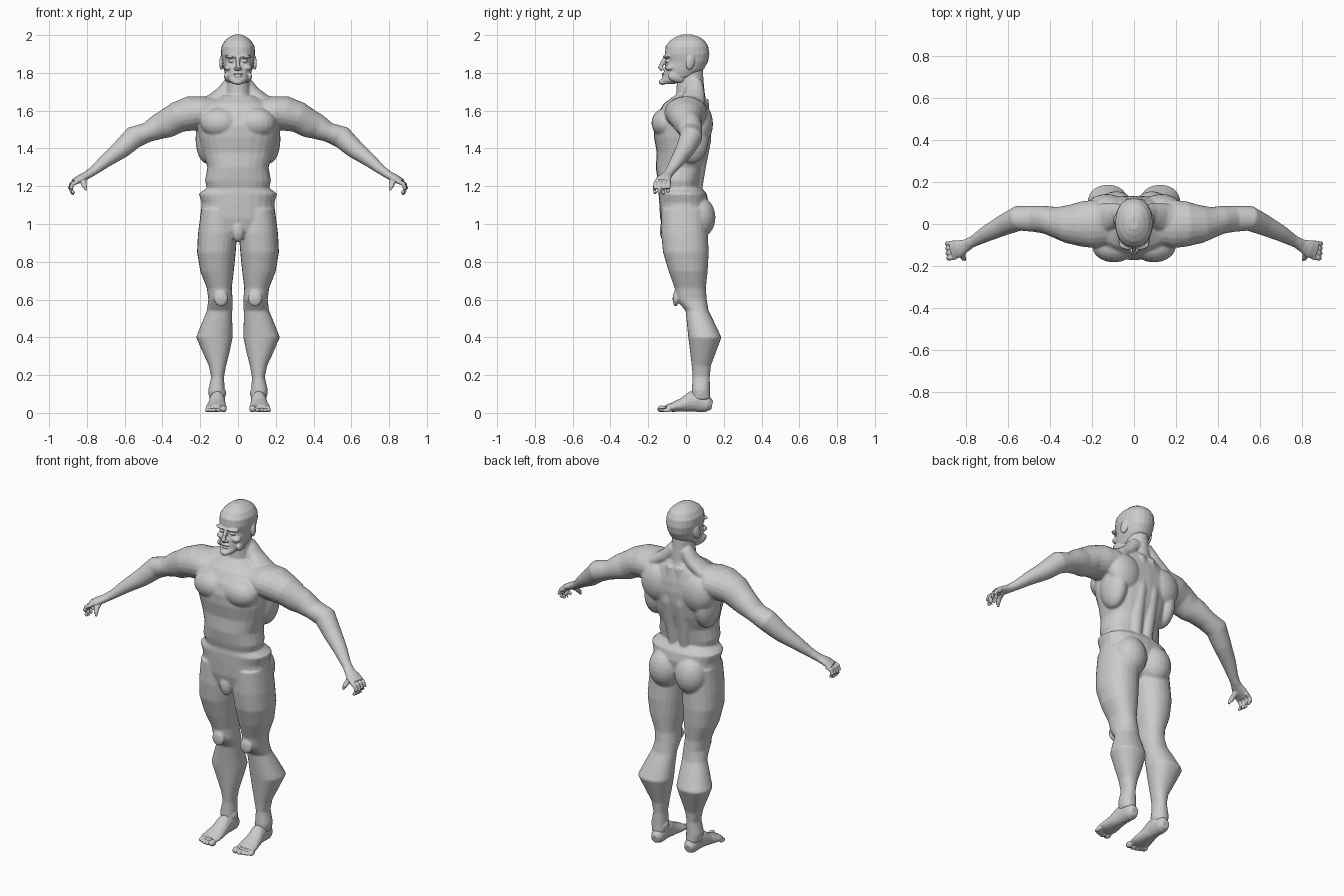
import bpy, bmesh, math
from mathutils import Vector, Matrix


def skin(bm, rings):
    """Bridge closed rings of points into a capped shell."""
    vs = [[bm.verts.new(p) for p in r] for r in rings]
    n = len(vs[0])
    for a, b in zip(vs, vs[1:]):
        for i in range(n):
            j = (i + 1) % n
            bm.faces.new((a[i], a[j], b[j], b[i]))
    bm.faces.new(vs[0])
    bm.faces.new(vs[-1])


def oval(c, u, v, n=24, p=2.0):
    pts = []
    for i in range(n):
        t = 2 * math.pi * i / n
        a, b = math.cos(t), math.sin(t)
        pts.append(c + u * math.copysign(abs(a) ** (2 / p), a)
                   + v * math.copysign(abs(b) ** (2 / p), b))
    return pts


def stack(bm, rows, p=2.0):
    """Horizontal sections: z, x min, x max, y front, y back."""
    skin(bm, [oval(Vector(((a + b) / 2, (f + k) / 2, z)), Vector(((b - a) / 2, 0, 0)),
                   Vector((0, (k - f) / 2, 0)), p=p) for z, a, b, f, k in rows])


def trunk(bm, rows, p=2.0):
    """Symmetric sections: z, half width, y front, y back."""
    stack(bm, [(z, -w, w, f, k) for z, w, f, k in rows], p)


def tube(bm, rows, n=16):
    """Sections across a path: x, y, z, sideways radius, other radius."""
    cs = [Vector(r[:3]) for r in rows]
    rings = []
    for i, r in enumerate(rows):
        t = (cs[min(i + 1, len(cs) - 1)] - cs[max(i - 1, 0)]).normalized()
        ref = Vector((0, 0, 1)) if abs(t.z) < 0.9 else Vector((1, 0, 0))
        u = t.cross(ref).normalized()
        rings.append(oval(cs[i], u * r[3], u.cross(t) * r[4], n))
    skin(bm, rings)


def ball(bm, c, r, rx=0, rz=0):
    m = (Matrix.Translation(c) @ Matrix.Rotation(rz, 4, 'Z') @ Matrix.Rotation(rx, 4, 'X')
         @ Matrix.Diagonal((*r, 1)))
    bmesh.ops.create_uvsphere(bm, u_segments=20, v_segments=12, radius=1, matrix=m)


def mirror(bm):
    geo = bm.verts[:] + bm.edges[:] + bm.faces[:]
    new = bmesh.ops.duplicate(bm, geom=geo)['geom']
    bmesh.ops.scale(bm, vec=(-1, 1, 1), verts=[g for g in new if isinstance(g, bmesh.types.BMVert)])


def finish(bm, name, voxel, smooth, flip=False):
    """Fuse the shells of one part into a single smooth skin."""
    if flip:
        bmesh.ops.scale(bm, vec=(-1, 1, 1), verts=bm.verts)
    bmesh.ops.recalc_face_normals(bm, faces=bm.faces)
    me = bpy.data.meshes.new(name)
    bm.to_mesh(me)
    bm.free()
    ob = bpy.data.objects.new(name, me)
    bpy.context.collection.objects.link(ob)
    m = ob.modifiers.new("fuse", 'REMESH')
    m.mode, m.voxel_size, m.use_smooth_shade = 'VOXEL', voxel, True
    s = ob.modifiers.new("soften", 'SMOOTH')
    s.factor, s.iterations = 0.5, smooth


# ---- Body: one side's limbs and muscles, mirrored, then the central trunk
bm = bmesh.new()
stack(bm, [(1.08, .02, .195, -.13, .11), (.95, .004, .212, -.132, .115), (.85, .012, .217, -.122, .12),
           (.75, .022, .20, -.092, .115), (.66, .033, .165, -.06, .105), (.60, .028, .157, -.052, .11),
           (.54, .03, .165, -.002, .12), (.48, .03, .19, .004, .15), (.40, .028, .222, .012, .188),
           (.32, .045, .187, .022, .158), (.25, .063, .155, .03, .132), (.19, .074, .142, .035, .126),
           (.12, .07, .158, .03, .127), (.07, .07, .15, .03, .13)], 2.2)
tube(bm, [(.12, 0, 1.59, .10, .075), (.19, 0, 1.592, .115, .085), (.25, 0, 1.585, .108, .092),
          (.32, 0, 1.565, .09, .082), (.38, .01, 1.53, .072, .076), (.42, .02, 1.515, .066, .068),
          (.48, .025, 1.485, .062, .052), (.55, .027, 1.46, .06, .06), (.62, -.005, 1.395, .05, .05),
          (.70, -.045, 1.335, .039, .036), (.76, -.08, 1.285, .028, .025), (.80, -.10, 1.258, .026, .022)], 20)
ball(bm, (.085, .07, 1.035), (.092, .086, .11))             # buttock
ball(bm, (.095, -.105, 1.535), (.105, .078, .08))           # chest muscle
ball(bm, (.13, .075, 1.53), (.10, .068, .11))               # shoulder blade
ball(bm, (.235, -.005, 1.60), (.075, .09, .075))            # shoulder cap
ball(bm, (.165, .03, 1.45), (.06, .09, .13))                # flank
tube(bm, [(.035, .045, 1.15, .035, .035), (.04, .065, 1.3, .04, .04), (.04, .10, 1.45, .035, .035),
          (.03, .09, 1.66, .03, .03)])                      # spine muscle
tube(bm, [(.03, .05, 1.75, .04, .04), (.08, .045, 1.69, .055, .04), (.14, .03, 1.645, .07, .04),
          (.21, .02, 1.62, .06, .045)])                     # neck to shoulder slope
ball(bm, (.09, -.055, .605), (.038, .016, .042))            # kneecap
mirror(bm)
trunk(bm, [(1.06, .15, -.13, .08), (1.19, .165, -.14, .07), (1.23, .175, -.15, .075), (1.30, .162, -.16, .09),
           (1.38, .188, -.155, .115), (1.46, .208, -.17, .13), (1.52, .215, -.172, .135),
           (1.58, .205, -.155, .13), (1.64, .16, -.115, .115), (1.68, .09, -.06, .10)], 2.4)
trunk(bm, [(1.195, .16, -.14, .08), (1.16, .208, -.143, .11), (1.11, .192, -.142, .12),
           (1.03, .20, -.137, .11), (.96, .15, -.12, .06), (.93, .05, -.08, .03)], 2.3)
trunk(bm, [(1.62, .09, -.08, .11), (1.69, .066, -.052, .10), (1.76, .06, -.048, .093), (1.82, .058, -.045, .09)])
ball(bm, (0, -.105, .965), (.036, .035, .062))
finish(bm, "body", .0062, 5)

# ---- Head: ears and paired face forms, then skull, nose, mouth, chin
bm = bmesh.new()
ball(bm, (.087, .022, 1.855), (.011, .024, .039), -.2, .25)     # ear
ball(bm, (.036, -.103, 1.886), (.036, .019, .009), 0, .2)       # brow
ball(bm, (.035, -.098, 1.863), (.016, .012, .009))              # eye
ball(bm, (.047, -.083, 1.828), (.026, .027, .018), 0, .5)       # cheekbone
ball(bm, (.012, -.122, 1.822), (.009, .013, .008))              # nostril
ball(bm, (.052, -.05, 1.775), (.018, .05, .025), -.25, .3)      # jaw
mirror(bm)
trunk(bm, [(1.742, .03, -.13, -.06), (1.757, .047, -.132, -.01), (1.78, .065, -.12, .05),
           (1.82, .076, -.115, .095), (1.86, .083, -.104, .117), (1.90, .09, -.112, .124),
           (1.94, .088, -.108, .118), (1.97, .07, -.085, .10), (1.99, .046, -.055, .07),
           (2.002, .02, -.025, .035)], 2.2)
tube(bm, [(0, -.104, 1.885, .01, .012), (0, -.122, 1.855, .011, .014), (0, -.138, 1.828, .013, .014),
          (0, -.128, 1.813, .010, .010)])
ball(bm, (0, -.117, 1.795), (.026, .013, .006))
ball(bm, (0, -.116, 1.781), (.023, .013, .006))
ball(bm, (0, -.124, 1.752), (.027, .02, .016))
finish(bm, "head", .0035, 3)

for side, flip in (("left", False), ("right", True)):
    # ---- Hand: palm, four curled fingers, thumb
    bm = bmesh.new()
    tube(bm, [(.775, -.088, 1.275, .026, .023), (.80, -.102, 1.258, .03, .021), (.835, -.118, 1.24, .042, .021),
              (.868, -.127, 1.222, .044, .016)])
    for i in range(4):
        y, r, d = -.162 + i * .023, .0115, (.0, .006, .003, -.008)[i]
        x = .868 + i * .002
        tube(bm, [(x - .02, y + .004, 1.225, r, r), (x + .008, y, 1.212, r, r), (x + .016, y, 1.188, r, r),
                  (x + .008, y - .002, 1.172 - d, r * .9, r * .9), (x, y - .003, 1.16 - d, r * .6, r * .6)], 10)
    tube(bm, [(.82, -.125, 1.235, .018, .016), (.817, -.15, 1.215, .015, .014), (.81, -.165, 1.195, .012, .012),
              (.805, -.17, 1.178, .008, .008)], 10)
    finish(bm, "hand_" + side, .0032, 2, flip)

    # ---- Foot: heel to ball, ankle, five toes
    bm = bmesh.new()
    tube(bm, [(.108, .138, .04, .022, .024), (.108, .115, .045, .036, .042), (.108, .07, .062, .04, .058),
              (.11, .03, .06, .042, .054), (.112, -.02, .042, .048, .036), (.115, -.07, .03, .056, .025),
              (.117, -.105, .025, .054, .018)])
    ball(bm, (.11, .078, .105), (.047, .044, .045))
    for i in range(5):
        r = .018 if i == 0 else .0125 - i * .0005
        ball(bm, ((.077, .104, .126, .146, .164)[i], -.128 + (0, .0, .006, .014, .024)[i], r + .003),
             (r, .024, r))
    finish(bm, "foot_" + side, .004, 2, flip)
